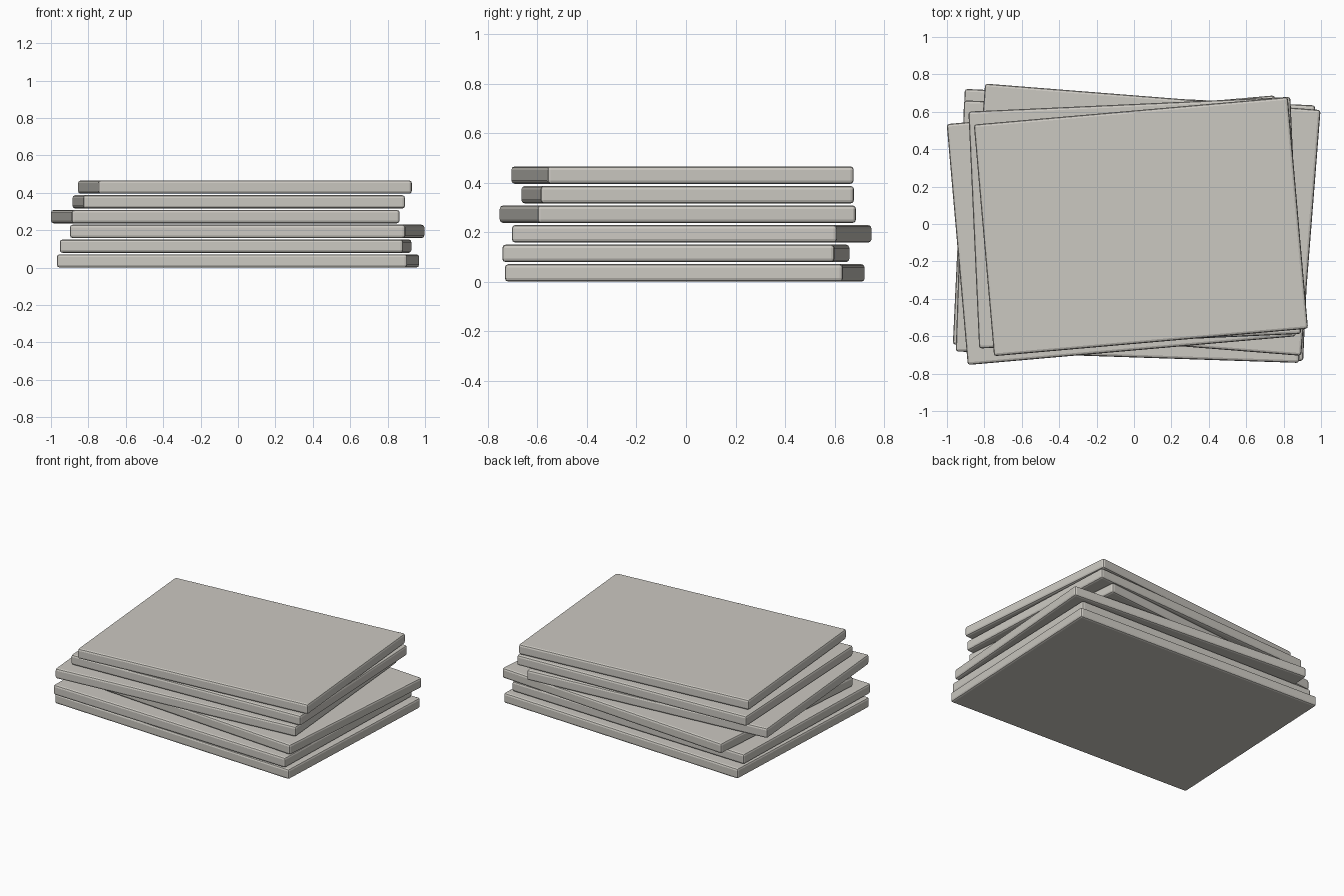
import bpy
from math import radians

cube = bpy.data.objects.get("Cube")
if cube:
    bpy.data.objects.remove(cube, do_unlink=True)

# Pale warm stone
stone = bpy.data.materials.new("pale_stone")
stone.use_nodes = True
colour = (0.6, 0.58, 0.535, 1)
stone.diffuse_color = colour
stone.node_tree.nodes["Principled BSDF"].inputs["Base Color"].default_value = colour

THICKNESS = 0.071
PITCH = 0.079

# Centre x, centre y and turn in degrees for each slab, bottom to top
placements = [
    (0.0, -0.005, -2.7),
    (-0.013, -0.041, -1.9),
    (0.049, 0.023, -4.5),
    (-0.068, -0.033, 5.0),
    (0.004, 0.007, 2.6),
    (0.037, -0.014, 5.0),
]


def add_slab(i, x, y, turn):
    """Bevelled slab, each a little smaller than the one below."""
    bpy.ops.mesh.primitive_cube_add(
        size=1,
        location=(x, y, i * PITCH + THICKNESS / 2),
        rotation=(0, 0, radians(turn)),
    )
    slab = bpy.context.object
    slab.name = f"slab_{i + 1}"
    slab.scale = (1.875 - 0.038 * i, 1.368 - 0.025 * i, THICKNESS)
    bpy.ops.object.transform_apply(location=False, rotation=False, scale=True)
    slab.data.materials.append(stone)
    bevel = slab.modifiers.new("worn_edges", "BEVEL")
    bevel.width = 0.014
    bevel.segments = 2


for i, (x, y, turn) in enumerate(placements):
    add_slab(i, x, y, turn)
